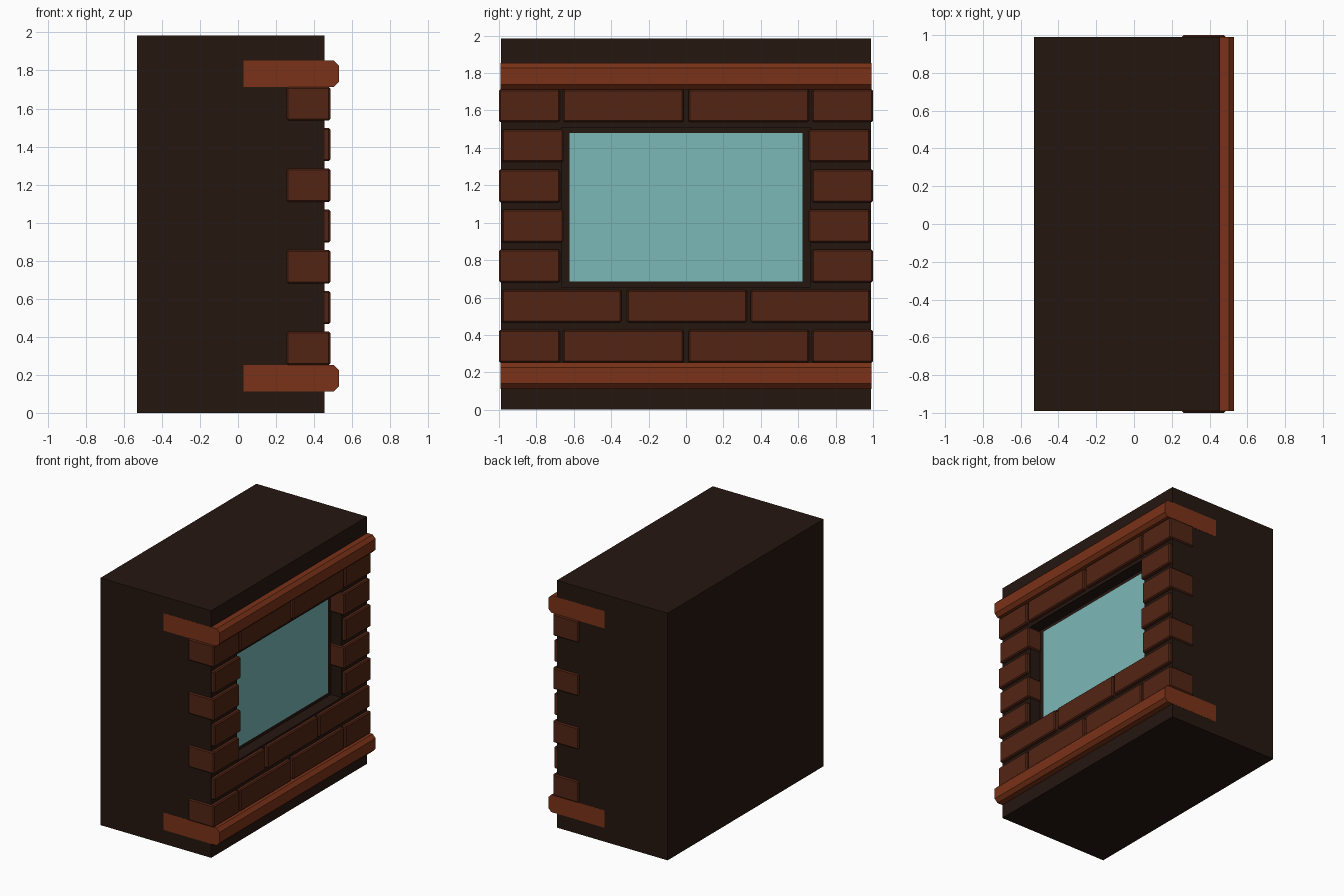
import bpy, bmesh

if "Cube" in bpy.data.objects:
    bpy.data.objects.remove(bpy.data.objects["Cube"])


def material(name, rgb):
    m = bpy.data.materials.new(name)
    m.diffuse_color = (*rgb, 1)
    m.use_nodes = True
    m.node_tree.nodes["Principled BSDF"].inputs["Base Color"].default_value = m.diffuse_color
    return m


MORTAR = material("dark_mortar", (0.018, 0.008, 0.005))
BRICK = material("brick", (0.084, 0.018, 0.007))
TRIM = material("trim", (0.195, 0.032, 0.009))
GLASS = material("glass", (0.20, 0.48, 0.48))


def finish(name, bm, mat):
    bmesh.ops.recalc_face_normals(bm, faces=bm.faces)
    me = bpy.data.meshes.new(name)
    bm.to_mesh(me)
    bm.free()
    me.materials.append(mat)
    ob = bpy.data.objects.new(name, me)
    bpy.context.collection.objects.link(ob)
    return ob


def loft(name, loops, mat):
    """Join a series of equal-length point loops and cap both ends."""
    bm = bmesh.new()
    rings = [[bm.verts.new(p) for p in loop] for loop in loops]
    n = len(rings[0])
    for a, b in zip(rings, rings[1:]):
        for i in range(n):
            j = (i + 1) % n
            bm.faces.new((a[i], a[j], b[j], b[i]))
    bm.faces.new(rings[0])
    bm.faces.new(rings[-1])
    return finish(name, bm, mat)


def rect(x, y0, y1, z0, z1):
    return [(x, y0, z0), (x, y1, z0), (x, y1, z1), (x, y0, z1)]


def box(name, x0, x1, y0, y1, z0, z1, mat, bevel=0):
    ob = loft(name, [rect(x0, y0, y1, z0, z1), rect(x1, y0, y1, z0, z1)], mat)
    if bevel:
        mod = ob.modifiers.new("edge", 'BEVEL')
        mod.width = bevel
        mod.segments = 1
    return ob


# Wall block with a recessed window opening in its +x face
outer = (-0.99, 0.99, 0, 1.985)
hole = (-0.665, 0.665, 0.655, 1.51)
loft("wall_block", [rect(-0.53, *outer), rect(0.455, *outer),
                    rect(0.455, *hole), rect(0.36, *hole)], MORTAR)

# Window pane, leaving a dark border around it
box("window_pane", 0.35, 0.364, -0.622, 0.622, 0.685, 1.48, GLASS)

# Chamfered trim bands, top and bottom
for name, z0 in (("upper_trim", 1.713), ("lower_trim", 0.112)):
    z1, c = z0 + 0.14, 0.027
    prof = [(0.03, z0), (0.53 - c, z0), (0.53, z0 + c),
            (0.53, z1 - c), (0.53 - c, z1), (0.03, z1)]
    loft(name, [[(x, y, z) for x, z in prof] for y in (-0.991, 0.991)], TRIM)

# Brick courses: (start, end, back x); odd rows wrap the outer corners,
# even rows wrap the window reveal
corner = [(0.675, 1.0, 0.255)]
jamb = [(0.655, 0.985, 0.355)]
full_split = corner + [(0.013, 0.657, 0.40)]
full_thirds = [(0.345, 0.985, 0.40)]
rows = [full_split, full_thirds, corner, jamb, corner, jamb, full_split]
for r, row in enumerate(rows):
    z0 = 0.252 + r * 0.2143
    for k, (a, b, x0) in enumerate(row):
        for side, (y0, y1) in (("near", (-b, -a)), ("far", (a, b))):
            box(f"brick_{r}_{k}_{side}", x0, 0.485, y0, y1, z0, z0 + 0.175, BRICK, 0.008)
    if row is full_thirds:
        box("brick_middle", 0.40, 0.485, -0.315, 0.325, z0, z0 + 0.175, BRICK, 0.008)
